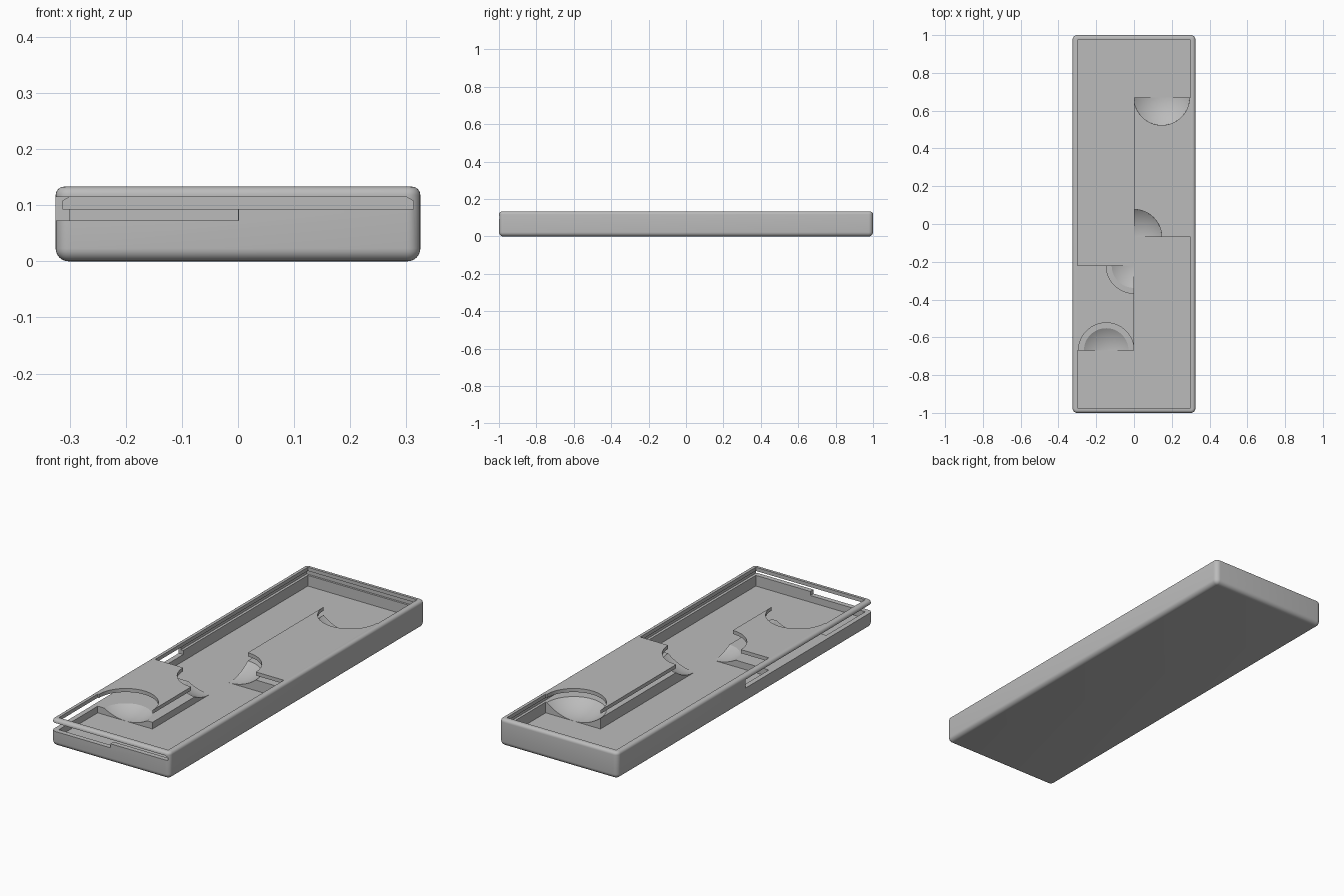
import bpy, bmesh, math
from mathutils import Vector

if "Cube" in bpy.data.objects:
    bpy.data.objects.remove(bpy.data.objects["Cube"])

grey = bpy.data.materials.new("plain grey")
grey.diffuse_color = (0.5, 0.5, 0.5, 1)
grey.use_nodes = True
grey.node_tree.nodes["Principled BSDF"].inputs["Base Color"].default_value = grey.diffuse_color


def add_object(name, bm):
    bmesh.ops.recalc_face_normals(bm, faces=bm.faces[:])
    mesh = bpy.data.meshes.new(name)
    bm.to_mesh(mesh)
    bm.free()
    mesh.materials.append(grey)
    obj = bpy.data.objects.new(name, mesh)
    bpy.context.collection.objects.link(obj)
    return obj


def prism(name, points, offset):
    """Extrude a closed 3D outline along an offset."""
    bm = bmesh.new()
    face = bm.faces.new([bm.verts.new(p) for p in points])
    new = bmesh.ops.extrude_face_region(bm, geom=[face])["geom"]
    bmesh.ops.translate(bm, vec=Vector(offset),
                        verts=[v for v in new if isinstance(v, bmesh.types.BMVert)])
    return add_object(name, bm)


def cut(target, cutter):
    mod = target.modifiers.new("cut", 'BOOLEAN')
    mod.operation, mod.solver, mod.object = 'DIFFERENCE', 'EXACT', cutter
    bpy.context.view_layer.objects.active = target
    bpy.ops.object.modifier_apply(modifier=mod.name)
    bpy.data.objects.remove(cutter)


# Rounded outer case
W, L, H = 0.325, 1.0, 0.133
bm = bmesh.new()
bmesh.ops.create_cube(bm, size=1)
for v in bm.verts:
    v.co = Vector((v.co.x * 2 * W, v.co.y * 2 * L, (v.co.z + 0.5) * H))


def bevel(edges, radius):
    bmesh.ops.bevel(bm, geom=edges, offset=radius, segments=6, profile=0.5, affect='EDGES')


bevel([e for e in bm.edges if abs(e.verts[0].co.z - e.verts[1].co.z) > 0.1], 0.024)
for level, radius in ((0, 0.023), (H, 0.015)):
    bevel([e for e in bm.edges if all(abs(v.co.z - level) < 1e-5 for v in e.verts)], radius)
case = add_object("case", bm)

# Deep compartments, leaving one block on each side
outline = [(-.3, -.975), (.3, -.975), (.3, -.07), (0, -.07), (0, .67), (.3, .67),
           (.3, .975), (-.3, .975), (-.3, -.22), (0, -.22), (0, -.67), (-.3, -.67)]
FLOOR = 0.04
cut(case, prism("pocket_cutter", [(x, y, FLOOR) for x, y in outline], (0, 0, 0.2)))

# Sliding lid slot, open at the front
slot = [(-.313, .093), (.313, .093), (.313, .107), (.3, .115), (-.3, .115), (-.313, .107)]
cut(case, prism("slot_cutter", [(x, -1.1, z) for x, z in slot], (0, 2.085, 0)))

# Lower gap through the front left walls
gap = [(-.4, -1.1, .073), (.001, -1.1, .073), (.001, 0, .073), (-.4, 0, .073)]
cut(case, prism("gap_cutter", gap, (0, 0, 0.042)))

# Finger scoops: shallow bowls with straight upper sides
R, RIM = 0.2304, 0.147
for cx, cy in ((.147, .67), (0, -.07), (0, -.22), (-.147, -.67)):
    bm = bmesh.new()
    top = math.asin(RIM / R)
    profile = [(R * math.sin(top * i / 12), FLOOR + .0003 + R * (1 - math.cos(top * i / 12)))
               for i in range(13)] + [(RIM, 0.2), (0, 0.2)]
    verts = [bm.verts.new((r, 0, z)) for r, z in profile]
    edges = [bm.edges.new(pair) for pair in zip(verts, verts[1:])]
    bmesh.ops.spin(bm, geom=verts + edges, cent=(0, 0, 0), axis=(0, 0, 1),
                   angle=2 * math.pi, steps=64)
    bmesh.ops.remove_doubles(bm, verts=bm.verts[:], dist=1e-5)
    bmesh.ops.translate(bm, verts=bm.verts[:], vec=(cx, cy, 0))
    cut(case, add_object("scoop_cutter", bm))

# Smooth rounded surfaces, keep the cut edges crisp
bpy.ops.object.select_all(action='DESELECT')
case.select_set(True)
bpy.context.view_layer.objects.active = case
bpy.ops.object.shade_smooth_by_angle(angle=math.radians(30))
